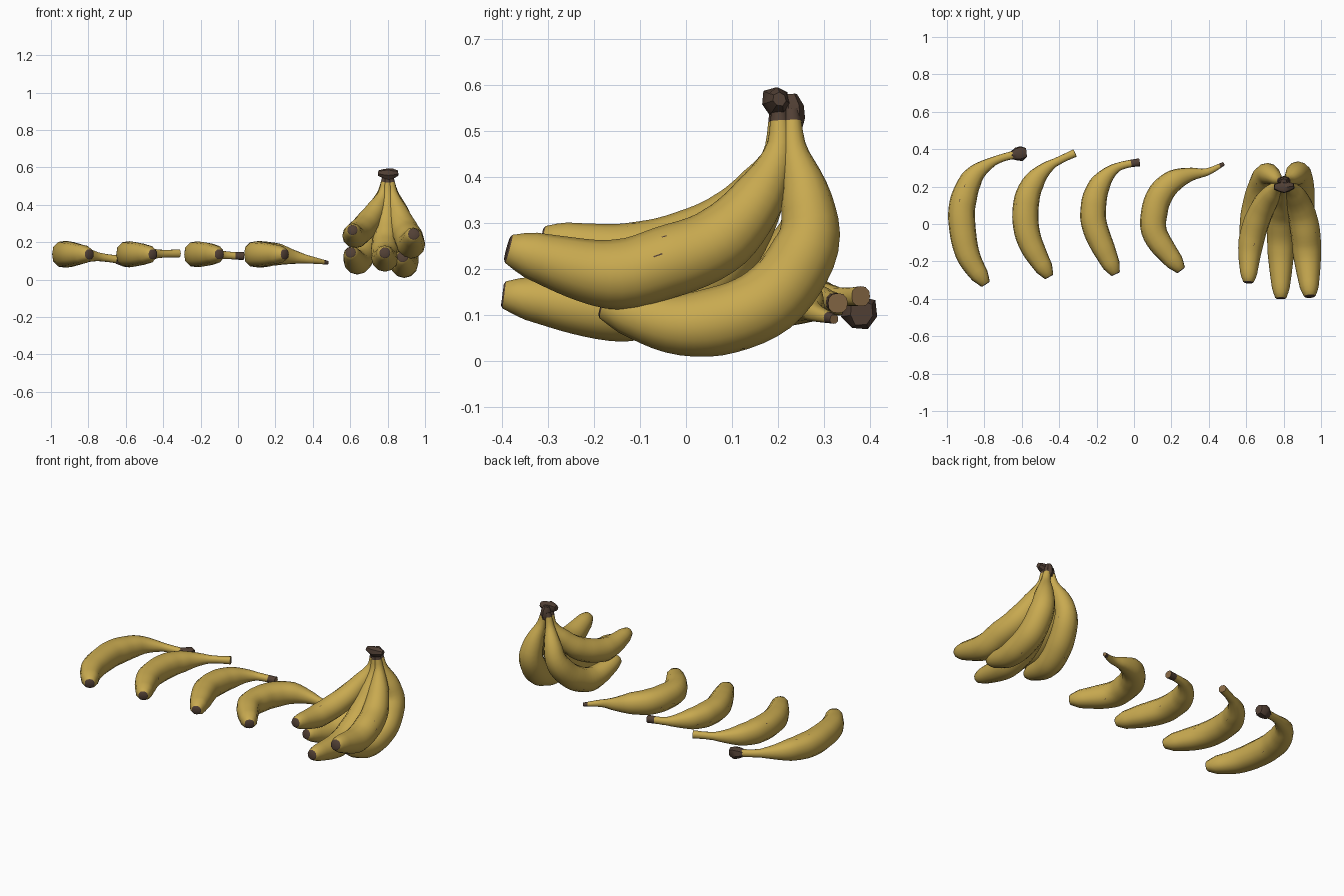
import bpy, bmesh, math, random
from mathutils import Vector

random.seed(4)
cube = bpy.data.objects.get("Cube")
if cube:
    bpy.data.objects.remove(cube, do_unlink=True)


def material(name, rgb):
    mat = bpy.data.materials.new(name)
    mat.use_nodes = True
    mat.diffuse_color = (*rgb, 1)
    mat.node_tree.nodes["Principled BSDF"].inputs["Base Color"].default_value = (*rgb, 1)
    return mat


SKIN = material("ripe yellow skin", (0.58, 0.40, 0.08))
BROWN = material("dried brown", (0.085, 0.052, 0.036))
CUT = material("cut stem tan", (0.24, 0.14, 0.06))
RINGS, SIDES = 34, 12

# Thickness along the fruit, from the stem to the blossom tip
LOOSE = [(0, .31), (.08, .28), (.15, .32), (.23, .52), (.33, .81), (.45, .97),
         (.57, 1), (.69, .97), (.81, .88), (.94, .67), (1, .38)]
TAPERED = [(0, .14), (.08, .23)] + LOOSE[2:]
HANGING = [(0, .22), (.1, .35), (.24, .72), (.39, .93), (.54, 1),
           (.71, .97), (.84, .8), (.95, .62), (1, .4)]


def thickness(profile, t):
    for (t0, r0), (t1, r1) in zip(profile, profile[1:]):
        if t <= t1:
            return r0 + (r1 - r0) * (t - t0) / (t1 - t0)
    return profile[-1][1]


def smooth_path(points, count):
    """Evenly spaced points on a smooth curve through the given points."""
    pts = [Vector(p) for p in points]
    pts = [2 * pts[0] - pts[1]] + pts + [2 * pts[-1] - pts[-2]]
    fine = []
    for a, b, c, d in zip(pts, pts[1:], pts[2:], pts[3:]):
        for k in range(20):
            u = k / 20
            fine.append(b + (c - a) * u / 2 + (a - b * 2.5 + c * 2 - d / 2) * u ** 2
                        + (b * 1.5 - a / 2 - c * 1.5 + d / 2) * u ** 3)
    fine.append(pts[-2])
    lengths = [0]
    for a, b in zip(fine, fine[1:]):
        lengths.append(lengths[-1] + (b - a).length)
    even, j = [], 0
    for i in range(count):
        want = lengths[-1] * i / (count - 1)
        while j < len(fine) - 2 and lengths[j + 1] < want:
            j += 1
        span = lengths[j + 1] - lengths[j]
        even.append(fine[j].lerp(fine[j + 1], (want - lengths[j]) / span))
    return even


def finish(bm, name, smooth=True):
    bmesh.ops.recalc_face_normals(bm, faces=bm.faces[:])
    mesh = bpy.data.meshes.new(name)
    bm.to_mesh(mesh)
    bm.free()
    for mat in (SKIN, BROWN, CUT):
        mesh.materials.append(mat)
    mesh.polygons.foreach_set("use_smooth", [smooth] * len(mesh.polygons))
    mesh.set_sharp_from_angle(angle=math.radians(40))
    obj = bpy.data.objects.new(name, mesh)
    bpy.context.scene.collection.objects.link(obj)


def loft(name, centres, radii, sides, side_axis, is_brown,
         jitter=0, smooth=True, square=0, stem_index=1):
    """Skin rings of the given radii along a path and close both ends."""
    bm = bmesh.new()
    rings = []
    last = len(centres) - 1
    for i, (c, r) in enumerate(zip(centres, radii)):
        along = (centres[min(i + 1, last)] - centres[max(i - 1, 0)]).normalized()
        u = (side_axis - along * side_axis.dot(along)).normalized()
        v = along.cross(u)
        ring = []
        for k in range(sides):
            a = math.tau * k / sides
            rk = r * (1 - square * math.cos(4 * a)) * (1 + random.uniform(-jitter, jitter))
            ring.append(bm.verts.new(c + (u * math.cos(a) + v * math.sin(a)) * rk))
        rings.append(ring)
    for i, (low, high) in enumerate(zip(rings, rings[1:])):
        for k in range(sides):
            n = (k + 1) % sides
            face = bm.faces.new((low[k], low[n], high[n], high[k]))
            face.material_index = int(is_brown(i / last))
    bm.faces.new(rings[0]).material_index = stem_index
    bm.faces.new(rings[-1]).material_index = 1
    finish(bm, name, smooth)


def blemishes(name, centres, radii, side_axis):
    """Thin brown scratches lying on the skin."""
    bm = bmesh.new()
    for _ in range(4):
        i = random.randrange(RINGS // 3, RINGS * 3 // 4)
        along = (centres[i + 1] - centres[i]).normalized()
        u = (side_axis - along * side_axis.dot(along)).normalized()
        v = along.cross(u)
        a = math.tau * (random.randrange(SIDES) + .5) / SIDES
        out = u * math.cos(a) + v * math.sin(a)
        across = along.cross(out) * .0015
        mid = centres[i].lerp(centres[i + 1], .5)
        radius = (radii[i] + radii[i + 1]) / 2 * math.cos(math.pi / SIDES)
        mid += out * (radius + .0015)
        half = along * random.uniform(.005, .011)
        corners = (mid - half - across, mid + half - across,
                   mid + half + across, mid - half + across)
        bm.faces.new([bm.verts.new(p) for p in corners]).material_index = 1
    finish(bm, name, False)


def banana(name, points, width, profile, side_axis, brown_stem, square, stem_index):
    centres = smooth_path(points, RINGS)
    radii = [width * thickness(profile, i / (RINGS - 1)) for i in range(RINGS)]
    blemishes(name + "_scratches", centres, radii, side_axis)
    # Short dry nub on the blossom end
    end = (centres[-1] - centres[-2]).normalized()
    centres.append(centres[-1] + end * .004)
    radii.append(radii[-1] * .8)
    loft(name, centres, radii, SIDES, side_axis,
         lambda t: t < brown_stem or t > 1 - 1.5 / RINGS,
         square=square, stem_index=stem_index)


UP, ACROSS = Vector((0, 0, 1)), Vector((1, 0, 0))

# Four loose fruits lying on their sides: plan outline, stem height, width, brown stem
loose = {
    "long_banana": ([(-.62, .375), (-.7, .355), (-.77, .325), (-.85, .265), (-.9, .17),
                     (-.922, .04), (-.89, -.16), (-.795, -.32)], .105, .075, 0, LOOSE),
    "second_banana": ([(-.315, .38), (-.39, .345), (-.46, .305), (-.525, .24), (-.57, .145),
                       (-.58, .015), (-.55, -.11), (-.455, -.28)], .14, .073, 0, LOOSE),
    "third_banana": ([(.03, .33), (-.035, .32), (-.095, .3), (-.15, .255), (-.195, .185),
                      (-.217, .09), (-.205, -.03), (-.1, -.265)], .125, .072, .05, LOOSE),
    "curved_banana": ([(.48, .322), (.39, .278), (.3, .265), (.21, .23), (.145, .165),
                       (.11, .07), (.115, -.06), (.25, -.245)], .09, .074, .02, TAPERED),
}
for name, (plan, stem_z, width, brown, profile) in loose.items():
    path = []
    for i, (x, y) in enumerate(plan):
        path.append((x, y, .135 + (stem_z - .135) * max(0, 1 - i / 3)))
    banana(name, path, width, profile, UP, brown, .04, 2)

# Thick dry cap on the long fruit's stem
loft("long_banana_stem_cap",
     smooth_path([(-.655, .367, .107), (-.615, .376, .105), (-.575, .381, .104)], 4),
     [.022, .033, .039, .027], 7, UP, lambda t: True, .13, False)

# Five fruits hanging from one crown
bunch = {
    "upper_left_banana": ([(.785, .203, .545), (.775, .203, .46), (.74, .165, .38),
                           (.69, .09, .3), (.645, -.02, .25), (.62, -.14, .235),
                           (.612, -.31, .265)], .07),
    "upper_right_banana": ([(.815, .203, .545), (.828, .2, .45), (.86, .15, .345),
                            (.893, .07, .26), (.916, -.04, .215), (.926, -.17, .188),
                            (.94, -.385, .243)], .079),
    "middle_banana": ([(.8, .198, .545), (.8, .195, .45), (.795, .165, .36), (.79, .11, .26),
                       (.785, .02, .17), (.785, -.14, .113), (.785, -.395, .143)], .074),
    "back_right_banana": ([(.813, .23, .545), (.83, .235, .46), (.86, .26, .36),
                           (.88, .263, .25), (.888, .17, .125), (.888, 0, .078),
                           (.88, -.18, .122)], .077),
    "back_left_banana": ([(.787, .23, .545), (.77, .235, .46), (.735, .26, .37),
                          (.705, .26, .27), (.67, .17, .157), (.635, .02, .095),
                          (.602, -.19, .145)], .073),
}
for name, (path, width) in bunch.items():
    banana(name, path, width, HANGING, ACROSS, .02, 0, 1)

# Woody crown: a bar over the front stems and a knob behind
loft("bunch_crown",
     smooth_path([(.75, .2, .57), (.8, .196, .564), (.855, .203, .568)], 5),
     [.016, .026, .032, .028, .015], 7, UP, lambda t: True, .12, False)
loft("bunch_crown_knob",
     smooth_path([(.805, .23, .5), (.803, .229, .54), (.8, .225, .578)], 4),
     [.022, .027, .027, .017], 7, UP.cross(ACROSS), lambda t: True, .12, False)
